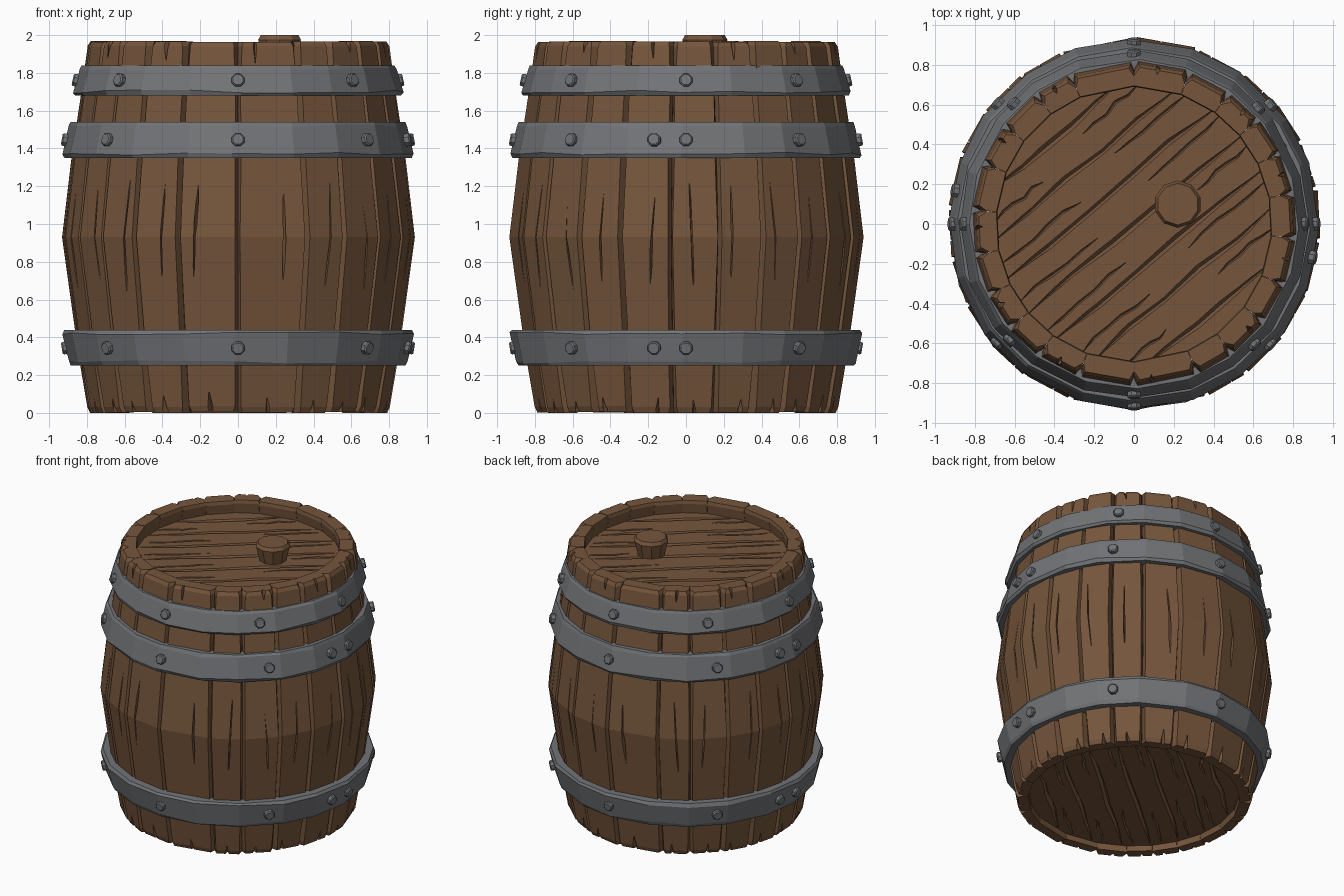
import bpy, bmesh, math, random
from mathutils import Vector

if "Cube" in bpy.data.objects:
    bpy.data.objects.remove(bpy.data.objects["Cube"])

random.seed(7)
U = random.uniform


def material(name, rgb):
    m = bpy.data.materials.new(name)
    m.diffuse_color = (*rgb, 1)
    m.use_nodes = True
    m.node_tree.nodes["Principled BSDF"].inputs["Base Color"].default_value = m.diffuse_color
    return m


WOOD = material("brown_wood", (0.18, 0.092, 0.045))
IRON = material("dark_iron", (0.17, 0.175, 0.185))


def polar(r, deg, z):
    a = math.radians(deg)
    return Vector((r * math.cos(a), r * math.sin(a), z))


def loft(bm, rings, wrap=False):
    """Skin a list of equal rings, capped at the ends or wrapped round."""
    vs = [[bm.verts.new(p) for p in ring] for ring in rings]
    n = len(vs[0])
    for i in range(len(vs) if wrap else len(vs) - 1):
        a, b = vs[i], vs[(i + 1) % len(vs)]
        for j in range(n):
            k = (j + 1) % n
            bm.faces.new((a[j], a[k], b[k], b[j]))
    if not wrap:
        bm.faces.new(vs[0][::-1])
        bm.faces.new(vs[-1])


def finish(name, bm, mat=None):
    bmesh.ops.recalc_face_normals(bm, faces=bm.faces[:])
    me = bpy.data.meshes.new(name)
    bm.to_mesh(me)
    bm.free()
    ob = bpy.data.objects.new(name, me)
    bpy.context.collection.objects.link(ob)
    if mat:
        me.materials.append(mat)
    return ob


def carve(ob, cutter, mat):
    """Cut the grooves and bake the result."""
    mod = ob.modifiers.new("grooves", 'BOOLEAN')
    mod.operation, mod.solver, mod.object = 'DIFFERENCE', 'EXACT', cutter
    cutter.hide_render = True
    dg = bpy.context.evaluated_depsgraph_get()
    me = bpy.data.meshes.new_from_object(ob.evaluated_get(dg))
    ob.modifiers.clear()
    ob.data = me
    me.materials.clear()
    me.materials.append(mat)
    bpy.data.objects.remove(cutter)


# Staves: z, outer radius, inner radius, seam half-width in degrees
PROFILE = [(0, .790, .72, 1.5), (.03, .804, .715, 1.2), (.3, .850, .74, .9),
           (.93, .938, .82, .7), (1.35, .888, .78, .8), (1.68, .838, .73, .9),
           (1.945, .802, .69, 1.4), (1.97, .786, .695, 1.9)]
half = [90, 113, 127, 143, 158, 175, 191, 206, 220, 234, 250]
seams = half + [a + 180 for a in half] + [450]

staves, cracks = bmesh.new(), bmesh.new()


def crack(deg, r, z, length, width, depth):
    """Slender diamond cutter standing along a stave."""
    lean = U(-1.2, 1.2)
    rings = []
    for t, s in ((-1, .05), (0, 1), (1, .05)):
        c, a = polar(r, deg + lean * t, z + length * t), math.radians(deg)
        rad = Vector((math.cos(a), math.sin(a), 0))
        tan = Vector((-rad.y, rad.x, 0))
        rings.append([c + rad * depth * s, c + tan * width * s,
                      c - rad * depth * s, c - tan * width * s])
    loft(cracks, rings)


for i, (a0, a1) in enumerate(zip(seams, seams[1:])):
    a0, a1 = a0 + .06, a1 - .06
    dr, top, low = U(-.005, .004), U(-.008, 0), (0 if i % 3 == 0 else U(0, .008))
    rings = []
    for k, (z, ro, ri, d) in enumerate(PROFILE):
        z += low if k < 2 else top if k > 5 else 0
        ro += dr
        d *= U(.8, 1.3)
        rings.append([polar(ri, a0, z), polar(ri, a1, z), polar(ro - .04, a1, z),
                      polar(ro, a1 - d, z), polar(ro, a0 + d, z), polar(ro - .04, a0, z)])
    loft(staves, rings)
    mid, span = (a0 + a1) / 2, (a1 - a0) * .22
    crack(mid + U(-span, span), .905, U(.85, 1.0), U(.25, .36), U(.008, .013), .045)
    crack(mid + U(-span, span), .79, 0, U(.1, .2), U(.010, .018), .035)
    if i % 2:
        crack(mid + U(-span, span), .79, 1.97, U(.1, .2), U(.010, .018), .03)

barrel = finish("barrel_staves", staves, WOOD)
carve(barrel, finish("stave_crack_cutter", cracks), WOOD)


# Heads: recessed discs of diagonal planks
DIR = Vector((math.cos(math.radians(40)), math.sin(math.radians(40)), 0))
SIDE = Vector((-DIR.y, DIR.x, 0))


def groove(bm, u0, u1, v, width, z, out):
    """Wavy V groove that tapers at both ends."""
    n = 6
    rings = []
    for i in range(n):
        t = i / (n - 1)
        w = width * (.12 + .88 * math.sin(math.pi * t) ** .5) * U(.75, 1.2)
        c = DIR * (u0 + (u1 - u0) * t) + SIDE * (v + U(-.012, .012))
        rings.append([c + SIDE * w + Vector((0, 0, z + out * .01)),
                      c - SIDE * w + Vector((0, 0, z + out * .01)),
                      c + Vector((0, 0, z - out * .03))])
    loft(bm, rings)


def head(name, z_face, z_back, radius):
    disc, cuts = bmesh.new(), bmesh.new()
    loft(disc, [[polar(radius, 15 * i, z) for i in range(24)] for z in (z_back, z_face)])
    out = 1 if z_face > z_back else -1
    for k in range(-3, 4):
        v = k * .195
        c = math.sqrt(radius ** 2 - v ** 2) - .04
        groove(cuts, -c, c, v, .021, z_face, out)
        if k < 3:
            for f, sgn in ((.07, -1), (.13, 1)):
                v2 = v + f
                c2 = math.sqrt(radius ** 2 - v2 ** 2) - .05
                groove(cuts, sgn * c2, sgn * c2 * U(.2, .55), v2, .011, z_face, out)
    ob = finish(name, disc, WOOD)
    carve(ob, finish(name + "_cutter", cuts), WOOD)


head("top_head", 1.87, 1.79, .735)
head("bottom_head", .045, .12, .735)

# Bung plug in the top head
bm = bmesh.new()
loft(bm, [[polar(r, 36 * i + 18, z) + Vector((.22, .10, 0)) for i in range(10)]
          for z, r in ((1.84, .088), (1.975, .119), (2.0, .105))])
finish("bung_plug", bm, WOOD)


# Iron hoops: z and outer radius at the lower and upper edge
def hoop(name, z0, r0, z1, r1, sides=20):
    bm = bmesh.new()
    rings = []
    for i in range(sides):
        a = 360 * i / sides + U(-2, 2)
        c0, c1, e = U(.012, .03), U(.012, .03), U(-.005, .003)
        pts = [(r0 - .08, z0), (r0 - .012, z0), (r0 + e, z0 + c0),
               (r1 + e, z1 - c1), (r1 - .012, z1), (r1 - .08, z1)]
        rings.append([polar(r, a, z) for r, z in pts])
    loft(bm, rings, wrap=True)
    finish(name, bm, IRON)


def bolts(name, z, r, slope, angles):
    """Ring of eight-sided bolt heads, tilted with the hoop."""
    bm = bmesh.new()
    for deg in angles:
        a = math.radians(deg)
        out = Vector((math.cos(a), math.sin(a), slope)).normalized()
        tan = Vector((-math.sin(a), math.cos(a), 0))
        up = out.cross(tan)
        c = polar(r, deg, z)
        loft(bm, [[c + out * d + (tan * math.cos(t) + up * math.sin(t)) * s
                   for t in (math.pi * (k + .5) / 4 for k in range(8))]
                  for d, s in ((-.03, .036), (.015, .036), (.022, .029))])
    finish(name, bm, IRON)


wide = [-90, -41.5, -10.6, 0, 41, 90, 138.5, 169.4, 180, 221]
narrow = [-90, -45, 0, 43, 90, 135, 180, 223]
for label, z0, r0, z1, r1, angles in (
        ("top", 1.68, .875, 1.84, .840, narrow),
        ("upper", 1.35, .932, 1.54, .898, wide),
        ("lower", .25, .898, .44, .932, wide)):
    hoop(label + "_hoop", z0, r0, z1, r1)
    bolts(label + "_hoop_bolts", (z0 + z1) / 2, (r0 + r1) / 2 - .004,
          (r0 - r1) / (z1 - z0), angles)
